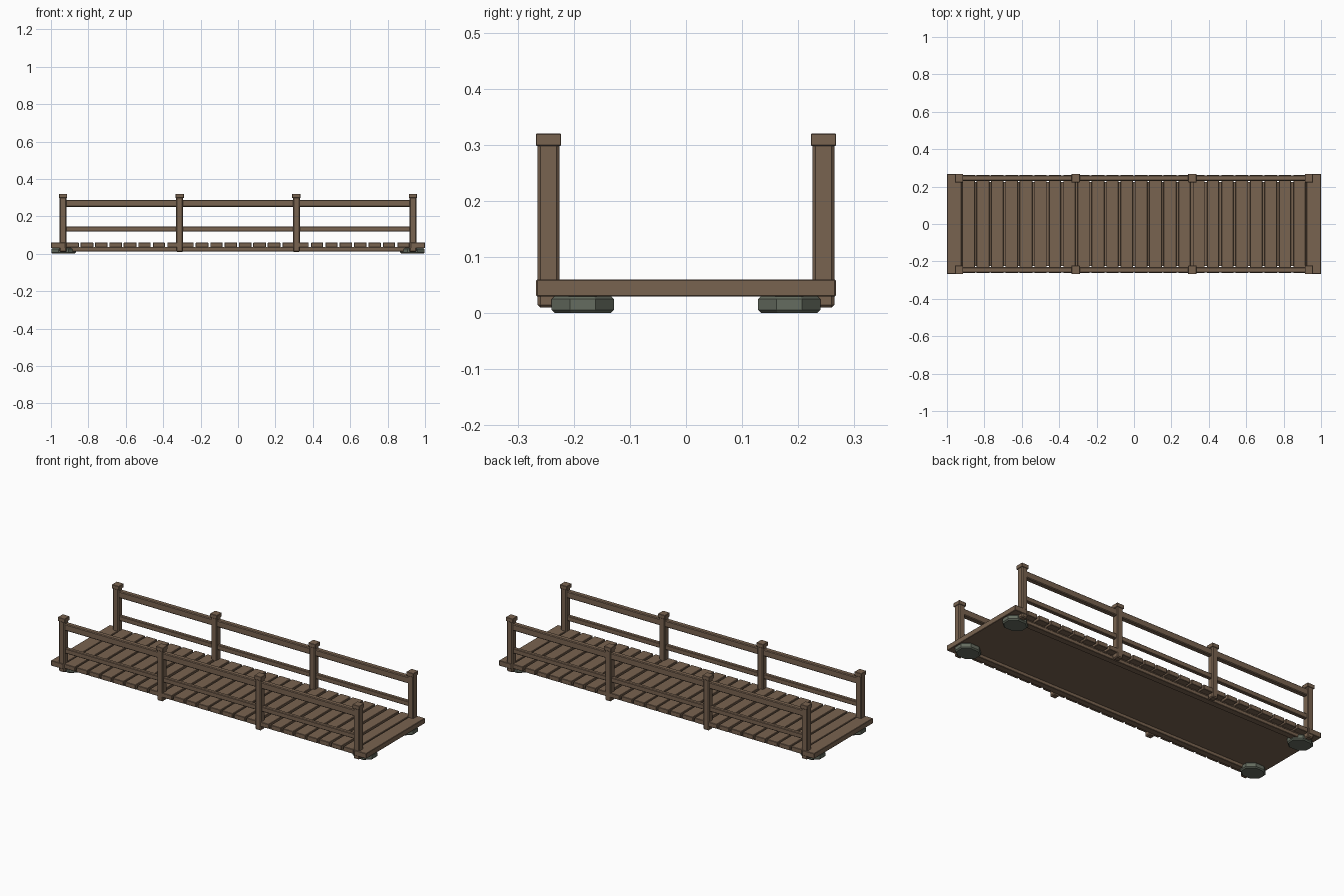
import bpy, bmesh, math, random
from mathutils import Matrix, Vector

random.seed(4)
cube = bpy.data.objects.get("Cube")
if cube:
    bpy.data.objects.remove(cube)


def material(name, rgb):
    m = bpy.data.materials.new(name)
    m.use_nodes = True
    m.diffuse_color = (*rgb, 1)
    m.node_tree.nodes["Principled BSDF"].inputs["Base Color"].default_value = (*rgb, 1)
    return m


wood = material("weathered wood", (0.19, 0.125, 0.08))
stone = material("grey green stone", (0.13, 0.15, 0.115))


def finish(name, bm, mat):
    mesh = bpy.data.meshes.new(name)
    bm.to_mesh(mesh)
    bm.free()
    mesh.materials.append(mat)
    ob = bpy.data.objects.new(name, mesh)
    bpy.context.collection.objects.link(ob)
    return ob


def box(name, x, y, z, bevel=0.0, mat=wood):
    """Box from (low, high) ranges on each axis, with chamfered edges."""
    bm = bmesh.new()
    size = [b - a for a, b in (x, y, z)]
    mid = [(a + b) / 2 for a, b in (x, y, z)]
    bmesh.ops.create_cube(bm, size=1, matrix=Matrix.Translation(mid) @ Matrix.Diagonal((*size, 1)))
    if bevel:
        bmesh.ops.bevel(bm, geom=bm.edges[:], offset=bevel, segments=1, affect='EDGES')
    return finish(name, bm, mat)


def around(c, half):
    return (c - half, c + half)


# Deck: wide end boards and slightly uneven planks between them
count = 26
pitch = 2 / count
for i in range(count):
    x = -1 + pitch * (i + 0.5)
    if i in (0, count - 1):
        box("end_plank", around(x, pitch / 2), around(0, 0.267), (0.03, 0.06), 0.002)
    else:
        half = pitch / 2 - random.uniform(0.004, 0.007)
        box("plank", around(x, half), around(0, 0.263), (0.034, 0.06), 0.002)
box("under_deck", (-0.94, 0.94), around(0, 0.225), (0.03, 0.037))

# Beams, railings and posts on both sides
for side in (-1, 1):
    y = side * 0.245
    box("beam", (-0.97, 0.97), around(side * 0.205, 0.018), (0.012, 0.034), 0.002)
    box("top_rail", (-0.935, 0.935), around(y, 0.015), (0.25, 0.288), 0.004)
    box("lower_rail", (-0.935, 0.935), around(y, 0.011), (0.118, 0.146), 0.003)
    for k in range(4):
        x = -0.935 + k * 1.87 / 3
        box("post", around(x, 0.0185), around(y, 0.0195), (0.01, 0.305), 0.005)
        box("post_cap", around(x, 0.022), around(y, 0.0225), (0.298, 0.32), 0.0015)

# Foundation stones: flattened irregular octagons under the corners
for sx in (-1, 1):
    for sy in (-1, 1):
        bm = bmesh.new()
        bmesh.ops.create_cone(bm, cap_ends=True, segments=8, radius1=1, radius2=1, depth=1)
        bmesh.ops.rotate(bm, verts=bm.verts[:], matrix=Matrix.Rotation(math.pi / 8, 3, 'Z'))
        bmesh.ops.scale(bm, verts=bm.verts[:], vec=Vector((0.07, 0.06, 0.031)))
        rims = [e for e in bm.edges if abs(e.verts[0].co.z - e.verts[1].co.z) < 0.001]
        bmesh.ops.bevel(bm, geom=rims, offset=0.006, segments=1, affect='EDGES')
        bmesh.ops.translate(bm, verts=bm.verts[:], vec=(sx * 0.932, sy * 0.184, 0.0155))
        finish("foundation_stone", bm, stone)
